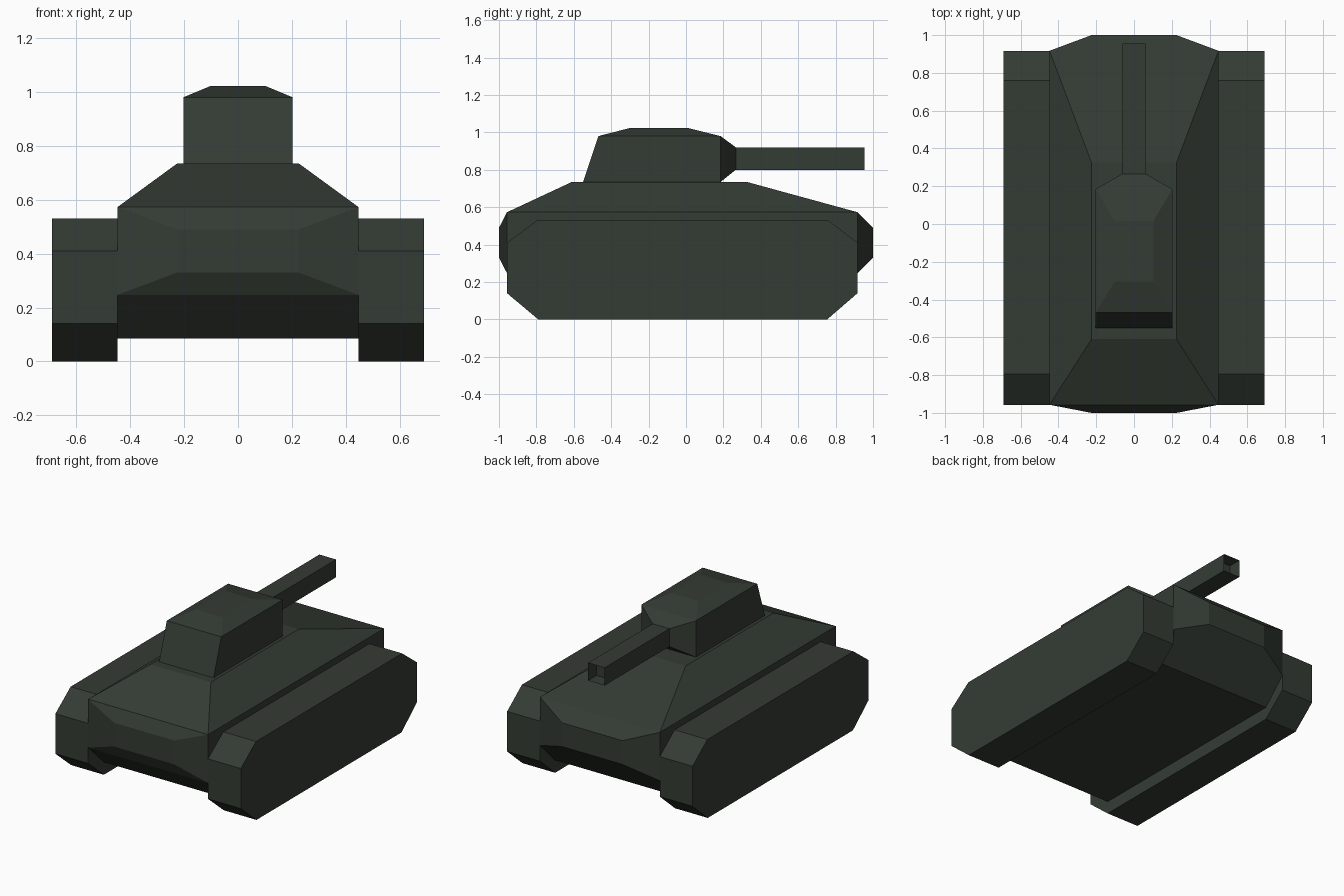
import bpy, bmesh, math

if "Cube" in bpy.data.objects:
    bpy.data.objects.remove(bpy.data.objects["Cube"])

paint = bpy.data.materials.new("dark_olive_green")
paint.diffuse_color = (0.034, 0.044, 0.034, 1)
paint.use_nodes = True
paint.node_tree.nodes["Principled BSDF"].inputs["Base Color"].default_value = paint.diffuse_color


def finish(name, bm):
    bmesh.ops.recalc_face_normals(bm, faces=bm.faces)
    mesh = bpy.data.meshes.new(name)
    bm.to_mesh(mesh)
    bm.free()
    mesh.materials.append(paint)
    ob = bpy.data.objects.new(name, mesh)
    bpy.context.collection.objects.link(ob)
    return ob


def rect_points(x, ys, z):
    """Horizontal rectangle, symmetric in x."""
    return [(sx * x, y, z) for sx in (-1, 1) for y in ys]


def end_points(x, y, zs):
    """Upright rectangle, symmetric in x."""
    return [(sx * x, y, z) for sx in (-1, 1) for z in zs]


def faceted_solid(name, points):
    """Convex flat-faced solid around the given corners."""
    bm = bmesh.new()
    for p in points:
        bm.verts.new(p)
    bmesh.ops.convex_hull(bm, input=bm.verts)
    bmesh.ops.dissolve_limit(bm, angle_limit=math.radians(1),
                             verts=bm.verts, edges=bm.edges)
    return finish(name, bm)


# Hull: chamfered belly, upright sides, bulged ends, sloped deck
faceted_solid("hull",
              rect_points(0.447, (-0.79, 0.755), 0.085)
              + rect_points(0.447, (-0.957, 0.917), 0.247)
              + rect_points(0.447, (-0.957, 0.917), 0.573)
              + rect_points(0.225, (-0.61, 0.325), 0.735)
              + end_points(0.225, -1.0, (0.33, 0.49))
              + end_points(0.225, 1.0, (0.33, 0.49)))

# Turret: sloped rear, bevelled roof, gun mount bulge
faceted_solid("turret",
              rect_points(0.203, (-0.55, 0.185), 0.735)
              + rect_points(0.203, (-0.468, 0.185), 0.98)
              + rect_points(0.102, (-0.305, 0.015), 1.022)
              + end_points(0.062, 0.266, (0.80, 0.92)))

# Tracks: eight-sided profile across the track width
profile = [(-0.79, 0), (0.755, 0), (0.917, 0.14), (0.917, 0.41),
           (0.76, 0.53), (-0.795, 0.53), (-0.957, 0.41), (-0.957, 0.14)]
for side, s in (("left", -1), ("right", 1)):
    faceted_solid(side + "_track",
                  [(s * x, y, z) for x in (0.447, 0.691) for y, z in profile])

# Gun barrel: square tube with a recessed muzzle
bm = bmesh.new()
bmesh.ops.create_cube(bm, size=1)
for v in bm.verts:
    v.co = (v.co.x * 0.124, 0.6075 + v.co.y * 0.695, 0.86 + v.co.z * 0.12)
muzzle = [f for f in bm.faces if f.calc_center_median().y > 0.9]
bmesh.ops.recalc_face_normals(bm, faces=bm.faces)
bmesh.ops.inset_individual(bm, faces=muzzle, thickness=0.001, depth=0)
for v in muzzle[0].verts:
    v.co.y -= 0.09
finish("gun_barrel", bm)
